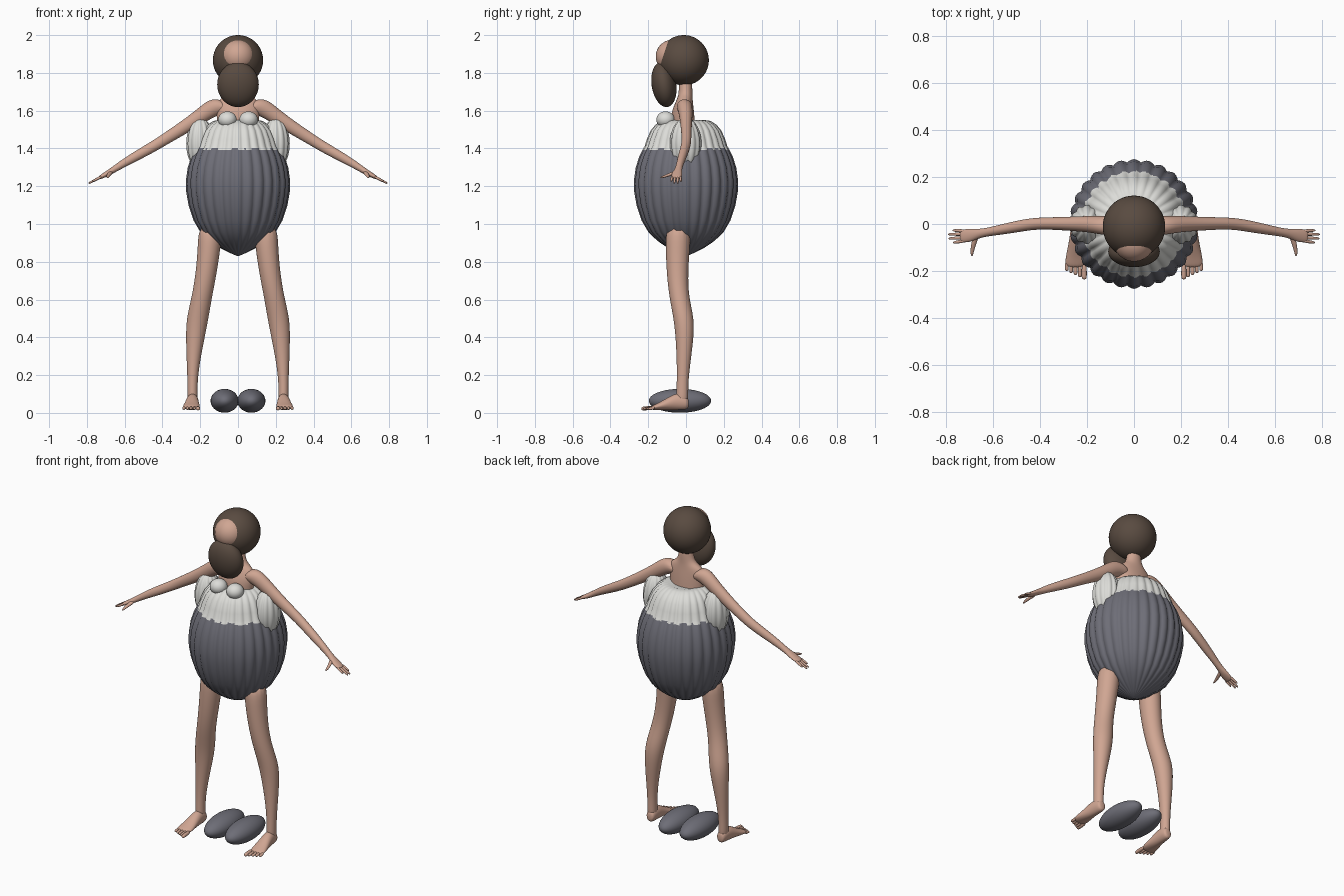
import bpy, bmesh, math
from mathutils import Vector, Matrix

cube = bpy.data.objects.get("Cube")
if cube:
    bpy.data.objects.remove(cube, do_unlink=True)


def material(name, rgb):
    m = bpy.data.materials.new(name)
    m.use_nodes = True
    m.diffuse_color = (*rgb, 1)
    bsdf = next(n for n in m.node_tree.nodes if n.type == 'BSDF_PRINCIPLED')
    bsdf.inputs["Base Color"].default_value = (*rgb, 1)
    return m


SKIN = material("skin", (0.63, 0.38, 0.29))
HAIR = material("dark brown hair", (0.10, 0.07, 0.052))
GREY = material("slate grey", (0.155, 0.155, 0.185))
WHITE = material("off white", (0.72, 0.72, 0.69))


def finish(name, bm, mats, mirror=False, subsurf=0):
    bmesh.ops.recalc_face_normals(bm, faces=bm.faces)
    for f in bm.faces:
        f.smooth = True
    mesh = bpy.data.meshes.new(name)
    bm.to_mesh(mesh)
    bm.free()
    for m in mats:
        mesh.materials.append(m)
    ob = bpy.data.objects.new(name, mesh)
    bpy.context.collection.objects.link(ob)
    if mirror:
        ob.modifiers.new("mirror", 'MIRROR')
    if subsurf:
        ob.modifiers.new("smooth", 'SUBSURF').levels = subsurf
        ob.modifiers["smooth"].render_levels = subsurf
    return ob


def ellipsoid(name, loc, radii, mat, mirror=False, tilt=0):
    bm = bmesh.new()
    m = (Matrix.Translation(loc) @ Matrix.Rotation(math.radians(tilt), 4, 'X')
         @ Matrix.Diagonal((*radii, 1)))
    bmesh.ops.create_uvsphere(bm, u_segments=48, v_segments=28, radius=1, matrix=m)
    return finish(name, bm, [mat], mirror)


def add_loft(bm, rings, u, v, sides=14):
    """Skin a tube through elliptical rings: x, y, z, radius along u, radius along v."""
    u, v = Vector(u), Vector(v).normalized()
    loops = []
    for x, y, z, ru, rv in rings:
        loop = []
        for i in range(sides):
            a = math.tau * i / sides
            loop.append(bm.verts.new(Vector((x, y, z)) + u * ru * math.cos(a) + v * rv * math.sin(a)))
        loops.append(loop)
    for a, b in zip(loops, loops[1:]):
        for i in range(sides):
            j = (i + 1) % sides
            bm.faces.new((a[i], a[j], b[j], b[i]))
    bm.faces.new(loops[0])
    bm.faces.new(loops[-1])


def ribbed(name, profile, lobes, depth, mats, split=None, loc=(0, 0, 0), scale=(1, 1, 1), mirror=False):
    """Revolve a profile of (radius, z) into a gathered, puffy shape."""
    bm = bmesh.new()
    n = lobes * 6
    loops = []
    for r, z in profile:
        loop = []
        for i in range(n):
            a = math.tau * i / n
            k = r * (1 - depth * (1 - abs(math.cos(a * lobes / 2))))
            p = (k * math.cos(a) * scale[0], k * math.sin(a) * scale[1], z * scale[2])
            loop.append(bm.verts.new(Vector(p) + Vector(loc)))
        loops.append(loop)
    for a, b in zip(loops, loops[1:]):
        for i in range(n):
            j = (i + 1) % n
            f = bm.faces.new((a[i], a[j], b[j], b[i]))
            if split:
                # slightly ragged hem between the two colours
                edge = split + 0.008 * math.sin(i * 0.7) * math.cos(i * 0.23)
                f.material_index = int(f.calc_center_median().z > edge)
    bm.faces.new(loops[0])
    top = bm.faces.new(loops[-1])
    top.material_index = len(mats) - 1
    return finish(name, bm, mats, mirror)


# Head: hair ball, face and long beard
ellipsoid("hair", (0, -0.012, 1.867), (0.133, 0.133, 0.133), HAIR)
ellipsoid("face", (0, -0.072, 1.887), (0.088, 0.088, 0.088), SKIN)
ellipsoid("beard", (0, -0.117, 1.738), (0.11, 0.065, 0.12), HAIR, tilt=9)

# Torso and neck
bm = bmesh.new()
add_loft(bm, [(0, -0.01, 1.42, 0.1, 0.06), (0, -0.015, 1.52, 0.108, 0.064),
              (0, -0.018, 1.59, 0.118, 0.062), (0, -0.01, 1.64, 0.12, 0.048),
              (0, -0.005, 1.67, 0.085, 0.04), (0, -0.002, 1.695, 0.045, 0.036),
              (0, -0.002, 1.8, 0.04, 0.035)], (1, 0, 0), (0, 1, 0), 18)
finish("torso", bm, [SKIN], subsurf=2)
ellipsoid("bust", (0.056, -0.108, 1.552), (0.049, 0.049, 0.044), WHITE, mirror=True)

# Big gathered gown, white above and grey below
gown = [(0.004, 0.83), (0.05, 0.85), (0.1, 0.876), (0.15, 0.91), (0.198, 0.955), (0.236, 1.02),
        (0.262, 1.1), (0.274, 1.17), (0.276, 1.23), (0.266, 1.3), (0.248, 1.355), (0.235, 1.382),
        (0.23, 1.392), (0.225, 1.402), (0.219, 1.412), (0.207, 1.45), (0.187, 1.495),
        (0.162, 1.525), (0.13, 1.546), (0.1, 1.55), (0.06, 1.54)]
ribbed("gown", gown, 28, 0.045, [GREY, WHITE], split=1.397)

# Puffed side sleeves
puff = [(max(0.01, math.sin(t)), -math.cos(t)) for t in [math.pi * i / 20 for i in range(21)]]
ribbed("side_puff", puff, 12, 0.09, [WHITE], loc=(0.2, -0.002, 1.425),
       scale=(0.074, 0.084, 0.137), mirror=True)

# Arm with hand, fingers and thumb
across = (0.5, 0, 0.87)
bm = bmesh.new()
add_loft(bm, [(0.05, -0.008, 1.62, 0.045, 0.04), (0.12, -0.008, 1.627, 0.042, 0.05),
              (0.19, 0, 1.577, 0.036, 0.042), (0.28, 0.001, 1.515, 0.03, 0.036),
              (0.38, 0.003, 1.453, 0.026, 0.031), (0.44, 0, 1.415, 0.026, 0.029),
              (0.52, -0.015, 1.37, 0.025, 0.027), (0.6, -0.03, 1.325, 0.02, 0.022),
              (0.655, -0.04, 1.29, 0.018, 0.017), (0.69, -0.047, 1.268, 0.029, 0.015),
              (0.725, -0.051, 1.249, 0.029, 0.011), (0.74, -0.052, 1.242, 0.025, 0.008)],
         (0, 1, 0), across)
for y, tip_x, tip_y in [(-0.072, 0.77, -0.079), (-0.058, 0.79, -0.062),
                        (-0.043, 0.792, -0.044), (-0.03, 0.772, -0.027)]:
    rings = []
    for t, r in [(0, 0.008), (0.5, 0.0075), (0.9, 0.006), (1, 0.003)]:
        x = 0.72 + (tip_x - 0.72) * t
        rings.append((x, y + (tip_y - y) * t, 1.252 - (x - 0.72) * 0.52, r, r))
    add_loft(bm, rings, (0, 1, 0), across, 8)
add_loft(bm, [(0.67, -0.045, 1.277, 0.014, 0.011), (0.683, -0.085, 1.262, 0.012, 0.01),
              (0.69, -0.12, 1.25, 0.008, 0.007), (0.69, -0.137, 1.245, 0.004, 0.004)],
         (1, 0, 0), (0, 0, 1), 8)
finish("arm", bm, [SKIN], mirror=True, subsurf=2)

# Leg
bm = bmesh.new()
add_loft(bm, [(0.145, -0.04, 1.0, 0.066, 0.068), (0.152, -0.044, 0.88, 0.062, 0.066),
              (0.168, -0.046, 0.74, 0.057, 0.058), (0.19, -0.038, 0.62, 0.055, 0.053),
              (0.215, -0.011, 0.5, 0.06, 0.056), (0.226, -0.007, 0.4, 0.051, 0.049),
              (0.236, -0.012, 0.28, 0.037, 0.038), (0.241, -0.018, 0.17, 0.027, 0.031),
              (0.241, -0.02, 0.09, 0.028, 0.033), (0.24, -0.02, 0.05, 0.026, 0.03)],
         (1, 0, 0), (0, 1, 0))
finish("leg", bm, [SKIN], mirror=True, subsurf=2)

# Foot with five toes
bm = bmesh.new()
add_loft(bm, [(0.239, 0.015, 0.05, 0.02, 0.024), (0.239, 0, 0.055, 0.029, 0.039),
              (0.241, -0.05, 0.062, 0.033, 0.047), (0.244, -0.1, 0.047, 0.039, 0.033),
              (0.247, -0.15, 0.033, 0.047, 0.018), (0.25, -0.187, 0.026, 0.044, 0.011)],
         (1, 0, 0), (0, 0, 1))
for i in range(5):
    x = 0.212 + 0.0185 * i
    tip = -0.236 + 0.009 * i
    r = 0.012 if i == 0 else 0.009
    add_loft(bm, [(x, -0.165, 0.028, r, r), (x, tip + 0.02, 0.024, r, r),
                  (x, tip + 0.005, 0.023, r, r * 0.9), (x, tip, 0.022, r * 0.5, r * 0.5)],
             (1, 0, 0), (0, 0, 1), 8)
finish("foot", bm, [SKIN], mirror=True, subsurf=2)

# Pair of smooth ovals on the ground
ellipsoid("ground_oval", (0.071, -0.032, 0.064), (0.074, 0.165, 0.063), GREY, mirror=True)
